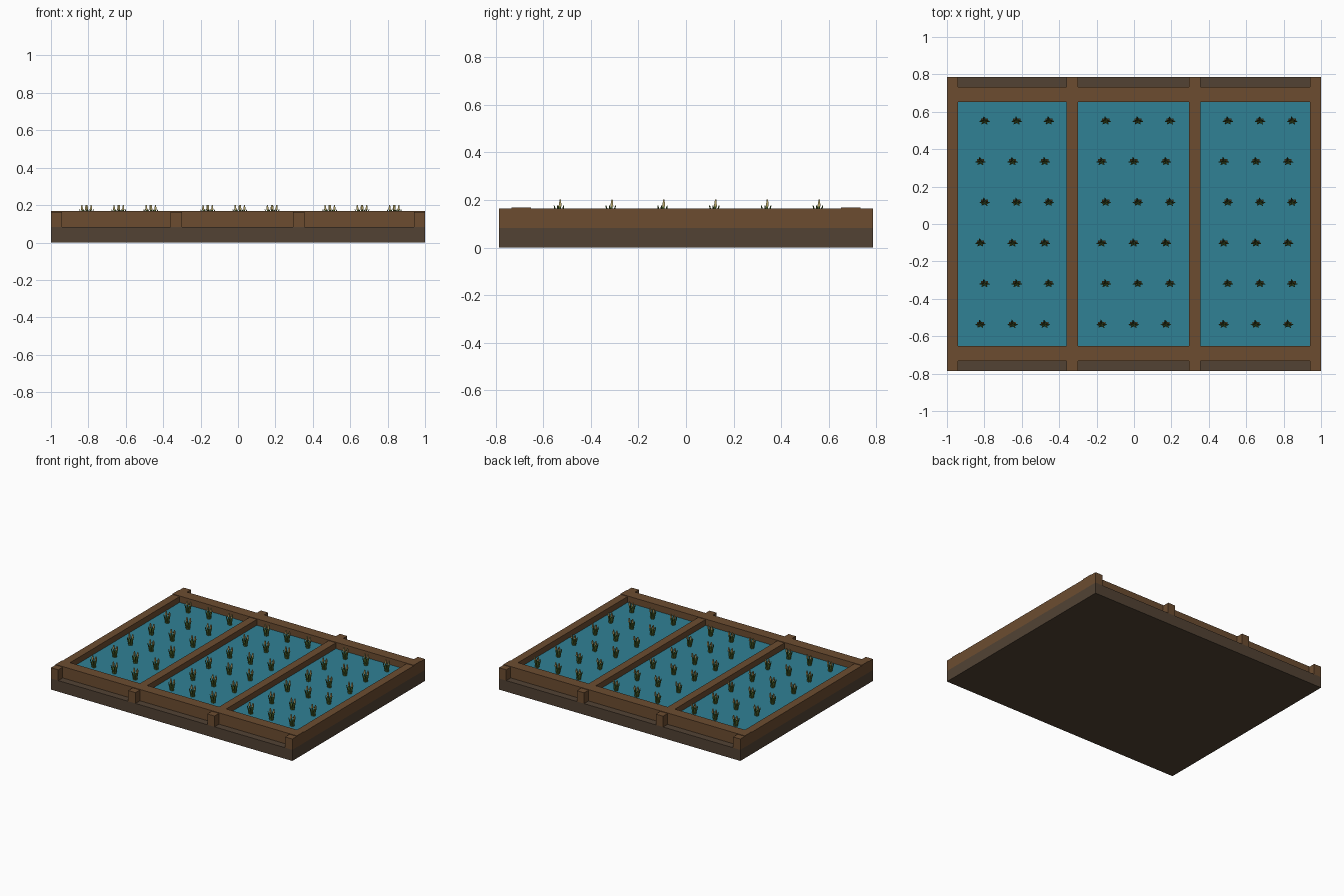
import bpy, bmesh, math
from mathutils import Vector, Matrix

if "Cube" in bpy.data.objects:
    bpy.data.objects.remove(bpy.data.objects["Cube"])


def material(name, color):
    m = bpy.data.materials.new(name)
    m.diffuse_color = (*color, 1)
    m.use_nodes = True
    m.node_tree.nodes["Principled BSDF"].inputs["Base Color"].default_value = m.diffuse_color
    return m


soil = material("dark_earth", (0.085, 0.055, 0.034))
bank = material("bank_earth", (0.15, 0.073, 0.03))
water = material("water_blue", (0.03, 0.22, 0.30))
green = material("leaf_green", (0.09, 0.16, 0.035))
tan = material("grain_tan", (0.45, 0.36, 0.14))


def box(name, x, y, z, mat):
    bm = bmesh.new()
    bmesh.ops.create_cube(bm, size=1)
    for v in bm.verts:
        for i, (a, b) in enumerate((x, y, z)):
            v.co[i] = a if v.co[i] < 0 else b
    me = bpy.data.meshes.new(name)
    bm.to_mesh(me)
    bm.free()
    me.materials.append(mat)
    ob = bpy.data.objects.new(name, me)
    bpy.context.collection.objects.link(ob)


# Earth base
box("base", (-1, 1), (-0.785, 0.785), (0, 0.083), soil)

# Banks running front to back, and the two cross banks
for i, x in enumerate((-0.97, -0.33, 0.325, 0.97)):
    box(f"long_bank_{i}", (x - 0.03, x + 0.03), (-0.785, 0.785), (0.083, 0.164), bank)
for name, y in (("front_bank", -0.692), ("back_bank", 0.692)):
    box(name, (-1, 1), (y - 0.04, y + 0.04), (0.082, 0.168), bank)

# Water in the three paddies
for i, (a, b) in enumerate(((-0.94, -0.36), (-0.30, 0.295), (0.355, 0.94))):
    box(f"water_{i}", (a, b), (-0.652, 0.652), (0.083, 0.12), water)


# Seedling: a tuft of thin tapered blades, the tall ones with grain tips
def spike(bm, foot, tip, r1, r2, index):
    foot, tip = Vector(foot), Vector(tip)
    axis = tip - foot
    rot = axis.to_track_quat('Z', 'Y').to_matrix().to_4x4()
    before = set(bm.faces)
    bmesh.ops.create_cone(bm, cap_ends=True, segments=4, radius1=r1, radius2=r2,
                          depth=axis.length,
                          matrix=Matrix.Translation((foot + tip) / 2) @ rot)
    for f in set(bm.faces) - before:
        f.material_index = index


bm = bmesh.new()
for s in (-1, 1):
    spike(bm, (s * 0.006, 0, -0.01), (s * 0.013, 0.006, 0.065), 0.008, 0.006, 0)
    spike(bm, (s * 0.013, 0.006, 0.055), (s * 0.014, 0.007, 0.083), 0.009, 0.004, 1)
for a in (-10, 100, 190, 235, 300):
    c, s = math.cos(math.radians(a)), math.sin(math.radians(a))
    spike(bm, (c * 0.004, s * 0.004, -0.005), (c * 0.027, s * 0.022, 0.058), 0.008, 0.002, 0)
tuft = bpy.data.meshes.new("seedling")
bm.to_mesh(tuft)
bm.free()
tuft.materials.append(green)
tuft.materials.append(tan)

# Staggered rows of seedlings in each paddy
for p, px in enumerate((-0.638, 0.010, 0.663)):
    for r in range(6):
        for c in (-1, 0, 1):
            ob = bpy.data.objects.new(f"seedling_{p}_{r}_{c + 1}", tuft)
            shift = -0.011 if r % 2 == 0 else 0.011
            ob.location = (px + c * 0.172 + shift, -0.535 + r * 0.2175, 0.118)
            bpy.context.collection.objects.link(ob)
